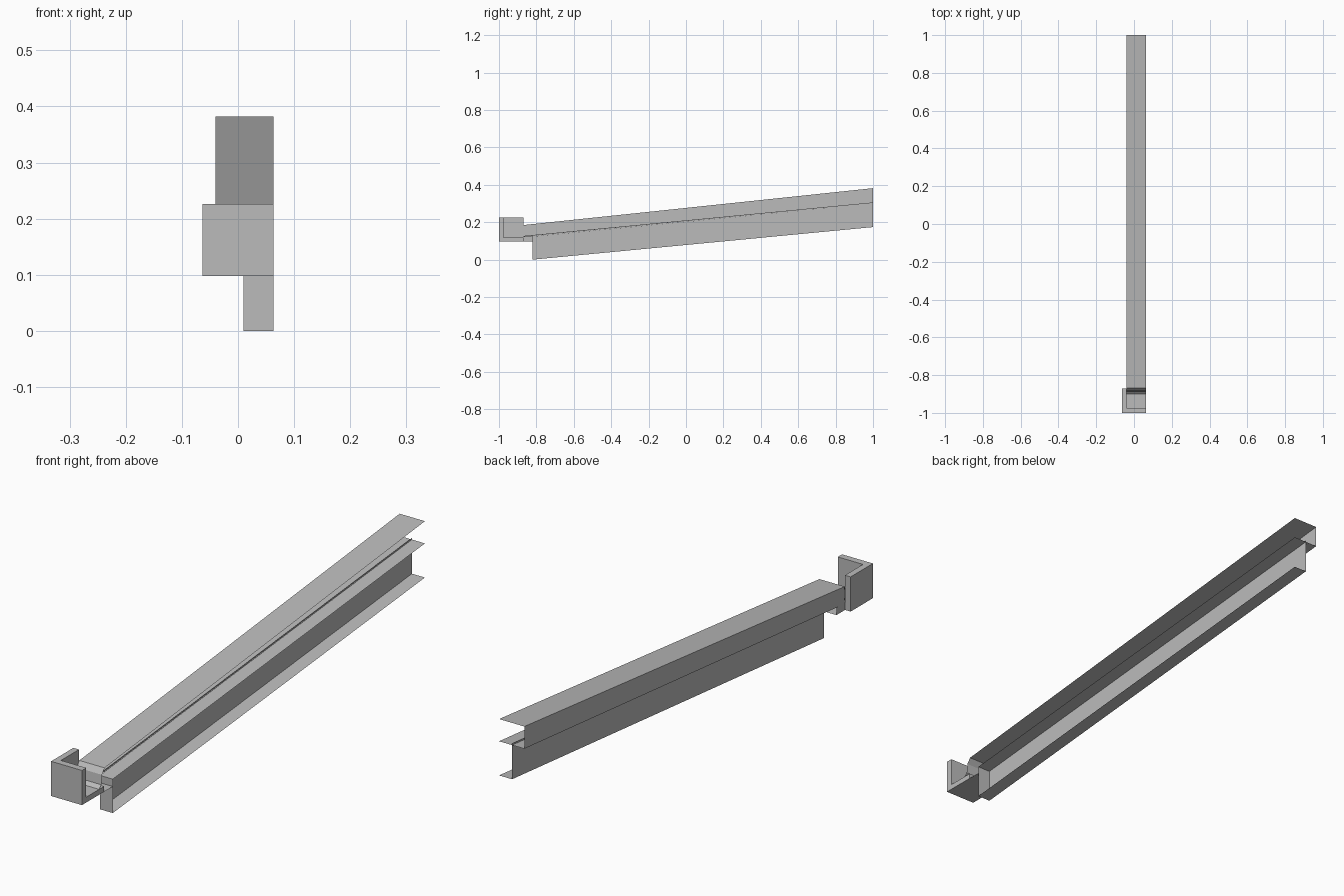
import bpy
import bmesh

if "Cube" in bpy.data.objects:
    bpy.data.objects.remove(bpy.data.objects["Cube"], do_unlink=True)

grey = bpy.data.materials.new("light_grey_metal")
grey.use_nodes = True
colour = (0.5, 0.5, 0.5, 1)
grey.diffuse_color = colour
grey.node_tree.nodes["Principled BSDF"].inputs["Base Color"].default_value = colour

# Main planes of the rail
LEFT, RIGHT, WEB = 0.063, -0.04, 0.01
BACK, LOW_FRONT, TOP_FRONT = 1.0, -0.82, -0.868


def finish(name, bm):
    mesh = bpy.data.meshes.new(name)
    bm.to_mesh(mesh)
    bm.free()
    mesh.materials.append(grey)
    obj = bpy.data.objects.new(name, mesh)
    bpy.context.collection.objects.link(obj)
    return obj


def sheet(name, start, end):
    """Folded sheet metal: join two matching open outlines with flat strips."""
    bm = bmesh.new()
    a = [bm.verts.new(p) for p in start]
    b = [bm.verts.new(p) for p in end]
    for i in range(len(a) - 1):
        bm.faces.new((a[i], a[i + 1], b[i + 1], b[i]))
    return finish(name, bm)


def rail(name, front, back):
    """Sheet between two (x, z) sections, each given with its y."""
    sheet(name, [(x, front[0], z) for x, z in front[1]],
          [(x, back[0], z) for x, z in back[1]])


def box(name, low, high):
    bm = bmesh.new()
    bmesh.ops.create_cube(bm, size=1)
    for v in bm.verts:
        v.co = [(l + h) / 2 + c * (h - l) for l, h, c in zip(low, high, v.co)]
    return finish(name, bm)


def upper_section(top, mid):
    return [(LEFT, top), (RIGHT, top), (RIGHT, mid), (WEB, mid), (WEB, mid + 0.006)]


def lower_section(mid, bottom):
    return [(LEFT, mid), (WEB, mid), (WEB, bottom), (LEFT, bottom)]


# Two stacked channels sloping up toward the back
rail("upper_channel", (TOP_FRONT, upper_section(0.185, 0.121)),
     (BACK, upper_section(0.382, 0.3)))
rail("lower_channel", (LOW_FRONT, lower_section(0.125, 0.0)),
     (BACK, lower_section(0.3, 0.174)))

# Cap closing the front of the lower channel
sheet("lower_end_cap", [(WEB, LOW_FRONT, 0), (LEFT, LOW_FRONT, 0)],
      [(WEB, LOW_FRONT, 0.125), (LEFT, LOW_FRONT, 0.125)])

# Hook bracket: floor, front wall and side wall
box("bracket_floor", (-0.063, -1, 0.098), (LEFT, -0.87, 0.118))
box("bracket_front_wall", (-0.063, -1, 0.098), (LEFT, -0.975, 0.226))
box("bracket_side_wall", (-0.063, -1, 0.098), (RIGHT, -0.87, 0.226))

# Bent tongue rising from the bracket floor to the upper channel
tongue = [(-0.9, 0.118), (-0.887, 0.13), (-0.883, 0.165), (TOP_FRONT, 0.185)]
sheet("bent_tongue", [(RIGHT, y, z) for y, z in tongue],
      [(LEFT, y, z) for y, z in tongue])

# Short underside and side web linking bracket and channels
link = [(LEFT, 0.098), (RIGHT, 0.098), (RIGHT, 0.125)]
rail("bracket_link", (-0.87, link), (LOW_FRONT, link))
